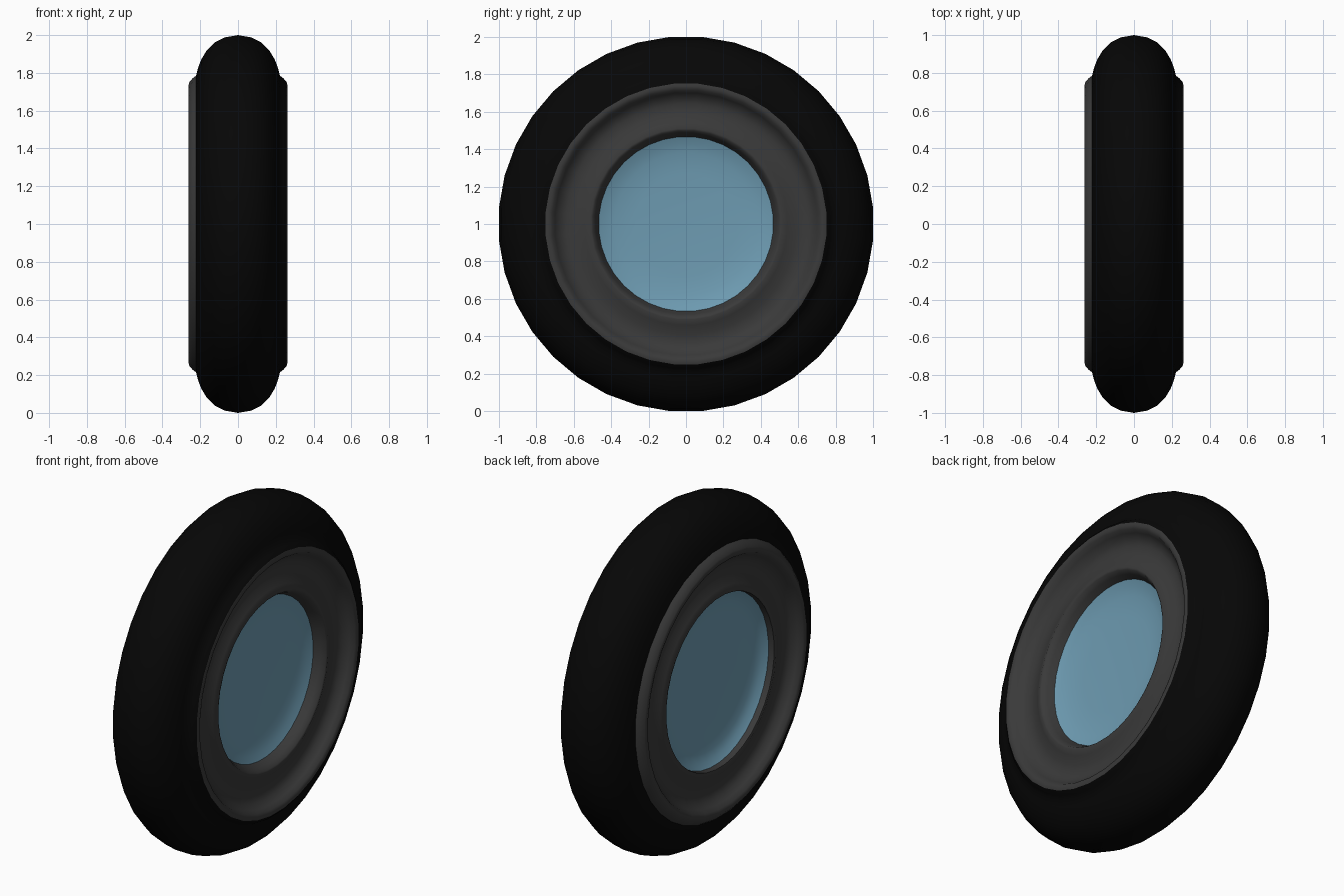
import bpy, bmesh, math

if "Cube" in bpy.data.objects:
    bpy.data.objects.remove(bpy.data.objects["Cube"])

SEG = 36
CENTRE_Z = 1.0
OUT = 1 / math.cos(math.pi / SEG)   # flats touch the ground


def material(name, rgb):
    m = bpy.data.materials.new(name)
    m.diffuse_color = (*rgb, 1)
    m.use_nodes = True
    m.node_tree.nodes["Principled BSDF"].inputs["Base Color"].default_value = m.diffuse_color
    return m


def lathe(name, profile, mat, angle=45):
    """Spin (x, radius) points around the x axis."""
    bm = bmesh.new()
    rings = []
    for x, r in profile:
        if r == 0:
            rings.append([bm.verts.new((x, 0, CENTRE_Z))] * SEG)
            continue
        ring = []
        for i in range(SEG):
            a = 2 * math.pi * (i + 0.5) / SEG
            ring.append(bm.verts.new((x, r * OUT * math.cos(a), CENTRE_Z + r * OUT * math.sin(a))))
        rings.append(ring)
    for a, b in zip(rings, rings[1:]):
        for i in range(SEG):
            j = (i + 1) % SEG
            bm.faces.new(list(dict.fromkeys((a[i], a[j], b[j], b[i]))))
    bmesh.ops.recalc_face_normals(bm, faces=bm.faces)
    # open shells must face outwards along x
    if profile[-1][1] == 0 or name.startswith("rim"):
        side = 1 if profile[0][0] > 0 else -1
        if sum(f.normal.x * f.calc_area() for f in bm.faces) * side < 0:
            bmesh.ops.reverse_faces(bm, faces=bm.faces)
    me = bpy.data.meshes.new(name)
    bm.to_mesh(me)
    bm.free()
    me.materials.append(mat)
    ob = bpy.data.objects.new(name, me)
    bpy.context.collection.objects.link(ob)
    bpy.context.view_layer.objects.active = ob
    bpy.ops.object.select_all(action='DESELECT')
    ob.select_set(True)
    bpy.ops.object.shade_smooth_by_angle(angle=math.radians(angle))
    return ob


rubber = material("rubber", (0.002, 0.002, 0.002))
metal = material("dark_metal", (0.042, 0.042, 0.042))
blue = material("blue_paint", (0.155, 0.33, 0.445))

# Tyre: half profile from shoulder to crown; rubber wraps the rim lip on the right only
half = [(0.222, 0.785), (0.212, 0.825), (0.195, 0.87), (0.165, 0.92), (0.125, 0.96), (0.07, 0.988)]
lip = [(0.222, 0.785), (0.24, 0.772), (0.258, 0.75)]
right_lip = [(x, r) for x, r in reversed(lip[1:])]
lathe("tyre", right_lip + half + [(0, 1.0)] + [(-x, r) for x, r in reversed(half)], rubber)

# Rim rings: rolled lip, trough, raised inner edge
trough = [(0.262, 0.735), (0.255, 0.715), (0.232, 0.70), (0.207, 0.675), (0.193, 0.64),
          (0.197, 0.59), (0.214, 0.54), (0.226, 0.51), (0.222, 0.498)]
lathe("rim_right", [(0.258, 0.75)] + trough + [(0.195, 0.482), (0.158, 0.465)], metal)
lathe("rim_left", [(-x, r) for x, r in lip + trough + [(0.187, 0.495)]], metal)

# Shallow dished hub discs
lathe("hub_disc_right", [(0.16, 0.466), (0.145, 0.43), (0.133, 0.38), (0.126, 0.32),
                         (0.122, 0.27), (0.12, 0)], blue)
lathe("hub_disc_left", [(-0.188, 0.496), (-0.165, 0.465), (-0.15, 0.42), (-0.142, 0.35),
                        (-0.138, 0.27), (-0.137, 0)], blue)
